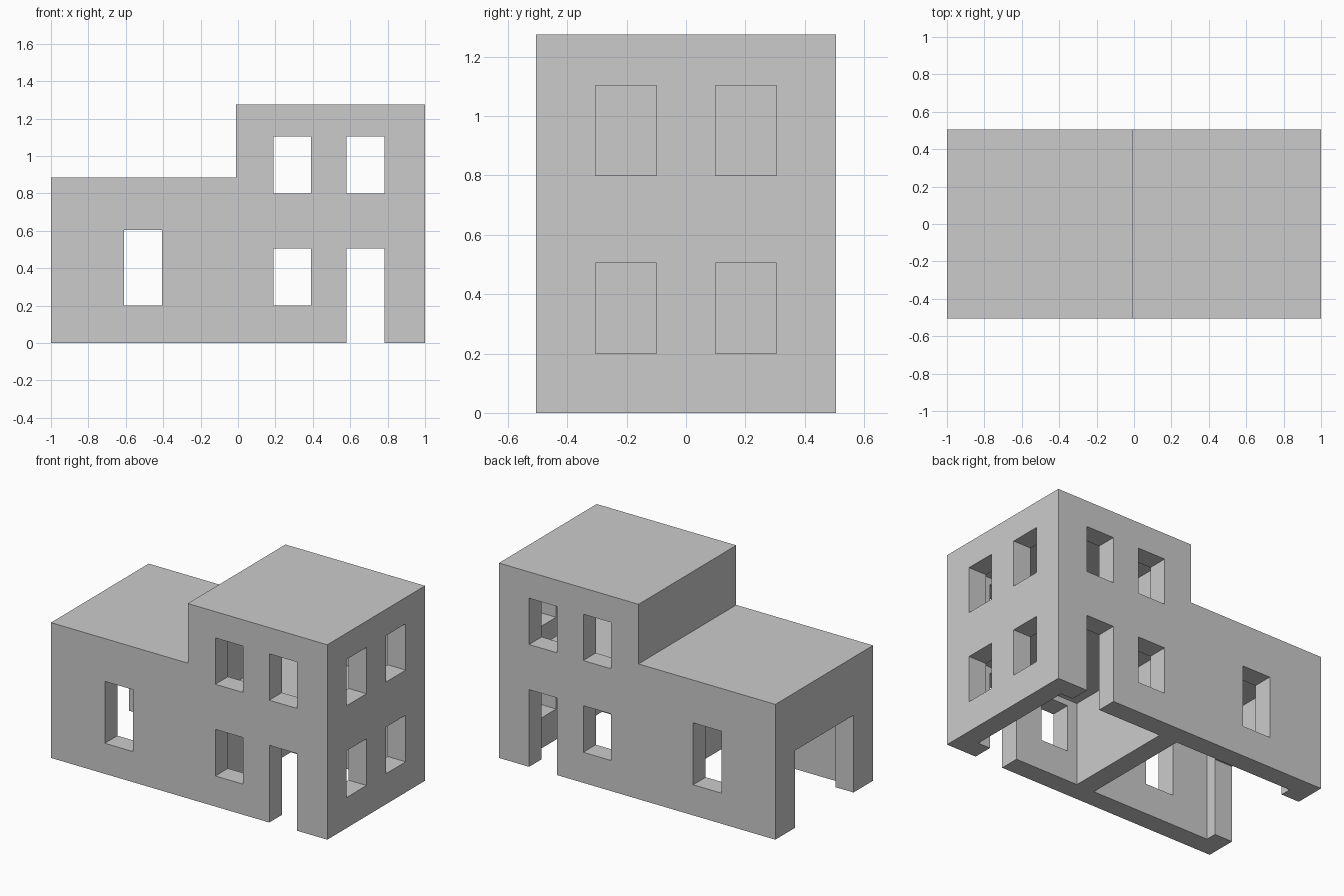
import bpy, bmesh

if "Cube" in bpy.data.objects:
    bpy.data.objects.remove(bpy.data.objects["Cube"])

T = 0.13          # wall thickness
Y = 0.505         # half depth
STEP = -0.01      # where the low wing meets the tower
LOW, HIGH = 0.885, 1.275


def new_object(name, bm):
    bmesh.ops.recalc_face_normals(bm, faces=bm.faces)
    mesh = bpy.data.meshes.new(name)
    bm.to_mesh(mesh)
    bm.free()
    obj = bpy.data.objects.new(name, mesh)
    bpy.context.collection.objects.link(obj)
    return obj


def box(name, x, y, z):
    bm = bmesh.new()
    bmesh.ops.create_cube(bm, size=1)
    for v in bm.verts:
        for i, (lo, hi) in enumerate((x, y, z)):
            v.co[i] = lo if v.co[i] < 0 else hi
    return new_object(name, bm)


# Stepped house body, extruded from its front outline
bm = bmesh.new()
outline = [(-1, 0), (1, 0), (1, HIGH), (STEP, HIGH), (STEP, LOW), (-1, LOW)]
face = bm.faces.new([bm.verts.new((x, -Y, z)) for x, z in outline])
ext = bmesh.ops.extrude_face_region(bm, geom=[face])
moved = [g for g in ext["geom"] if isinstance(g, bmesh.types.BMVert)]
bmesh.ops.translate(bm, verts=moved, vec=(0, 2 * Y, 0))
house = new_object("house_walls", bm)

cutters = []


def cut(name, x, y, z):
    c = box(name + "_cutter", x, y, z)
    c.hide_render = True
    mod = house.modifiers.new(name, "BOOLEAN")
    mod.operation = "DIFFERENCE"
    mod.solver = "EXACT"
    mod.object = c
    cutters.append(c)


# Rooms: low wing and ground floor are open underneath
inner_y = (-Y + T, Y - T)
cut("wing_room", (-1 + T, STEP), inner_y, (-0.1, LOW - T))
cut("ground_room", (STEP + T, 1 - T), inner_y, (-0.1, 0.545))
cut("upper_room", (STEP + T, 1 - T), inner_y, (0.675, HIGH - T))

# Windows and doors running through the front and back walls
through = (-0.7, 0.7)
cut("wing_window", (-0.61, -0.405), through, (0.2, 0.605))
cut("ground_window", (0.19, 0.39), through, (0.2, 0.505))
cut("door", (0.58, 0.782), through, (-0.1, 0.505))
for x in ((0.19, 0.39), (0.58, 0.782)):
    cut("upper_window", x, through, (0.8, 1.103))

# Windows in the right end wall
for z in ((0.2, 0.505), (0.8, 1.103)):
    for y in ((-0.305, -0.1), (0.1, 0.305)):
        cut("side_window", (0.8, 1.1), y, z)

# Wide opening in the left end wall
cut("garage_opening", (-1.1, -0.8), (-0.303, 0.303), (-0.1, 0.505))

# Bake the cuts and drop the helpers
graph = bpy.context.evaluated_depsgraph_get()
graph.update()
baked = bpy.data.meshes.new_from_object(house.evaluated_get(graph))
house.modifiers.clear()
house.data = baked
for c in cutters:
    bpy.data.objects.remove(c)
